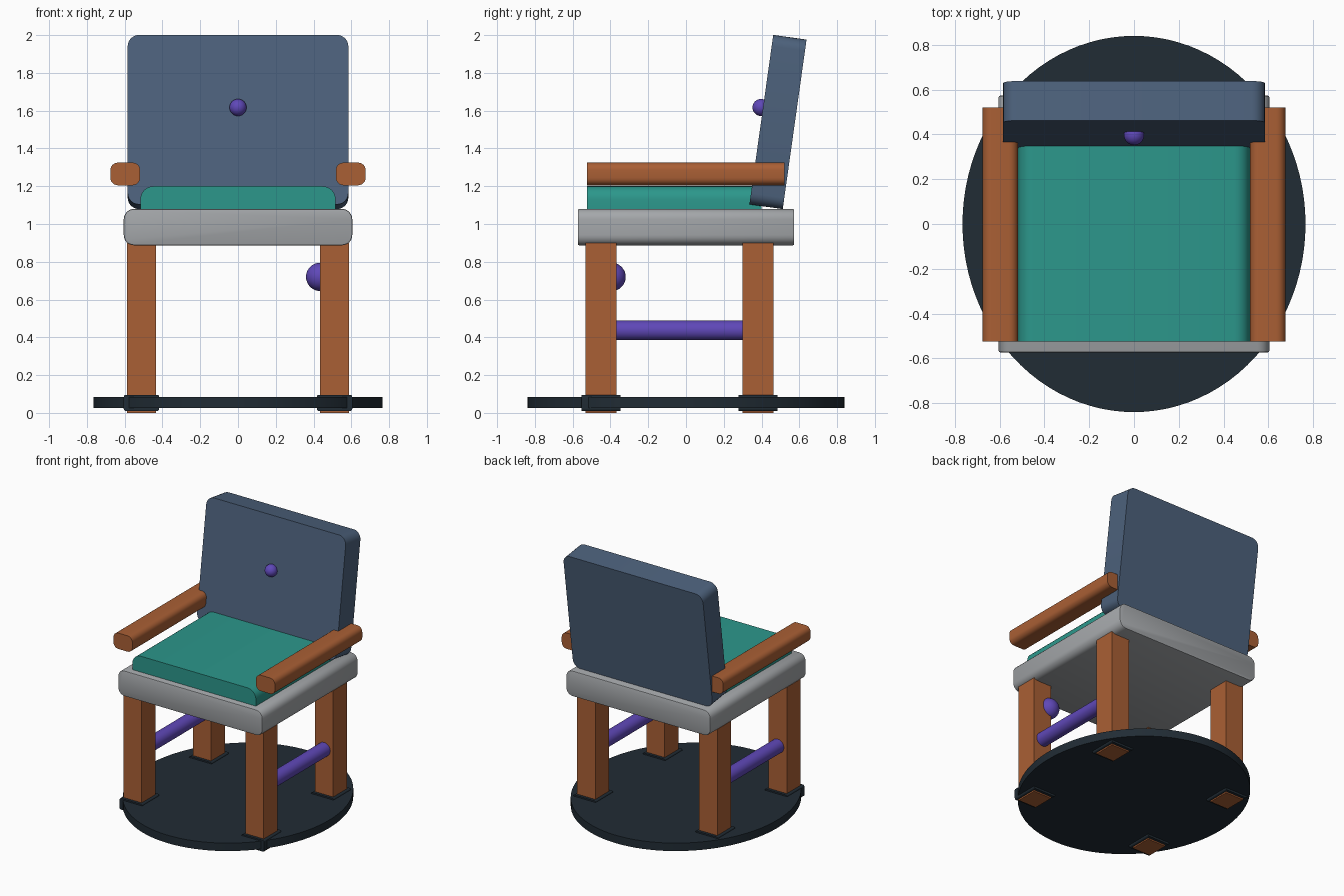
import bpy, bmesh, math
from mathutils import Matrix, Vector

cube = bpy.data.objects.get("Cube")
if cube:
    bpy.data.objects.remove(cube, do_unlink=True)


def material(name, rgb):
    m = bpy.data.materials.new(name)
    m.use_nodes = True
    m.diffuse_color = (*rgb, 1)
    m.node_tree.nodes["Principled BSDF"].inputs["Base Color"].default_value = (*rgb, 1)
    return m


wood = material("warm_wood", (0.40, 0.115, 0.035))
teal = material("teal_fabric", (0.025, 0.31, 0.26))
grey = material("light_grey", (0.37, 0.385, 0.40))
slate = material("slate_blue", (0.073, 0.12, 0.20))
purple = material("purple", (0.115, 0.065, 0.48))
dark = material("dark_slate", (0.015, 0.025, 0.035))


def finish(name, bm, mat, smooth=True):
    mesh = bpy.data.meshes.new(name)
    bm.to_mesh(mesh)
    bm.free()
    obj = bpy.data.objects.new(name, mesh)
    bpy.context.collection.objects.link(obj)
    mesh.materials.append(mat)
    if smooth:
        bpy.ops.object.select_all(action='DESELECT')
        obj.select_set(True)
        bpy.context.view_layer.objects.active = obj
        bpy.ops.object.shade_smooth_by_angle(angle=math.radians(35))
    return obj


def box(name, lo, hi, mat, radius=0, top_only=False, edge=0):
    """Box whose edges running front to back are rounded."""
    lo, hi = Vector(lo), Vector(hi)
    size, mid = hi - lo, (lo + hi) / 2
    bm = bmesh.new()
    bmesh.ops.create_cube(bm, size=1, matrix=Matrix.Diagonal((*size, 1)))
    if radius:
        edges = [e for e in bm.edges
                 if abs(e.verts[0].co.y - e.verts[1].co.y) > 0.01
                 and (e.verts[0].co.z > 0 or not top_only)]
        bmesh.ops.bevel(bm, geom=edges, offset=radius, segments=6,
                        profile=0.5, affect='EDGES')
    if edge:
        rim = [e for e in bm.edges
               if e.calc_face_angle(0) > 1.2]
        bmesh.ops.bevel(bm, geom=rim, offset=edge, segments=2,
                        profile=0.5, affect='EDGES')
    obj = finish(name, bm, mat, smooth=radius > 0)
    obj.location = mid
    return obj


def cylinder(name, radius, depth, mat, location, rotation=(0, 0, 0), sides=32):
    bm = bmesh.new()
    bmesh.ops.create_cone(bm, cap_ends=True, segments=sides,
                          radius1=radius, radius2=radius, depth=depth)
    obj = finish(name, bm, mat)
    obj.location, obj.rotation_euler = location, rotation
    return obj


def ball(name, radius, mat, location):
    bm = bmesh.new()
    bmesh.ops.create_uvsphere(bm, u_segments=32, v_segments=16, radius=radius)
    obj = finish(name, bm, mat)
    obj.location = location
    return obj


# Oval floor plate
plate = cylinder("base_plate", 1, 0.06, dark, (0, 0, 0.055), sides=96)
plate.scale = (0.766, 0.84, 1)

# Legs with foot collars
for side, sx in (("right", -1), ("left", 1)):
    for end, y in (("front", -0.449), ("back", 0.382)):
        x = sx * 0.511
        box(f"{end}_{side}_leg", (x - 0.076, y - 0.082, 0),
            (x + 0.076, y + 0.082, 0.9), wood)
        box(f"{end}_{side}_foot", (x - 0.094, y - 0.103, 0.01),
            (x + 0.094, y + 0.103, 0.096), dark, radius=0.012)

    # Stretcher between front and back leg
    cylinder(f"{side}_stretcher", 0.052, 0.72, purple,
             (sx * 0.511, -0.033, 0.437), (math.pi / 2, 0, 0))

    # Armrest
    box(f"{side}_armrest", (sx * 0.597 - 0.079, -0.524, 1.205),
        (sx * 0.597 + 0.079, 0.521, 1.325), wood, radius=0.04)

# Seat frame and cushion
box("seat_frame", (-0.605, -0.573, 0.887), (0.605, 0.573, 1.08), grey,
    radius=0.055, edge=0.008)
box("seat_cushion", (-0.517, -0.524, 1.075), (0.517, 0.40, 1.2), teal,
    radius=0.07, top_only=True)

# Reclined backrest
back = box("backrest", (-0.584, 0.399, 1.087), (0.584, 0.577, 1.993), slate, radius=0.06)
back.location = (0, 0.487, 1.54)
back.rotation_euler.x = math.radians(-8)

# Round knobs on the backrest and on one front leg
ball("backrest_button", 0.045, purple, (0, 0.397, 1.617))
ball("leg_knob", 0.075, purple, (0.435, -0.394, 0.72))
